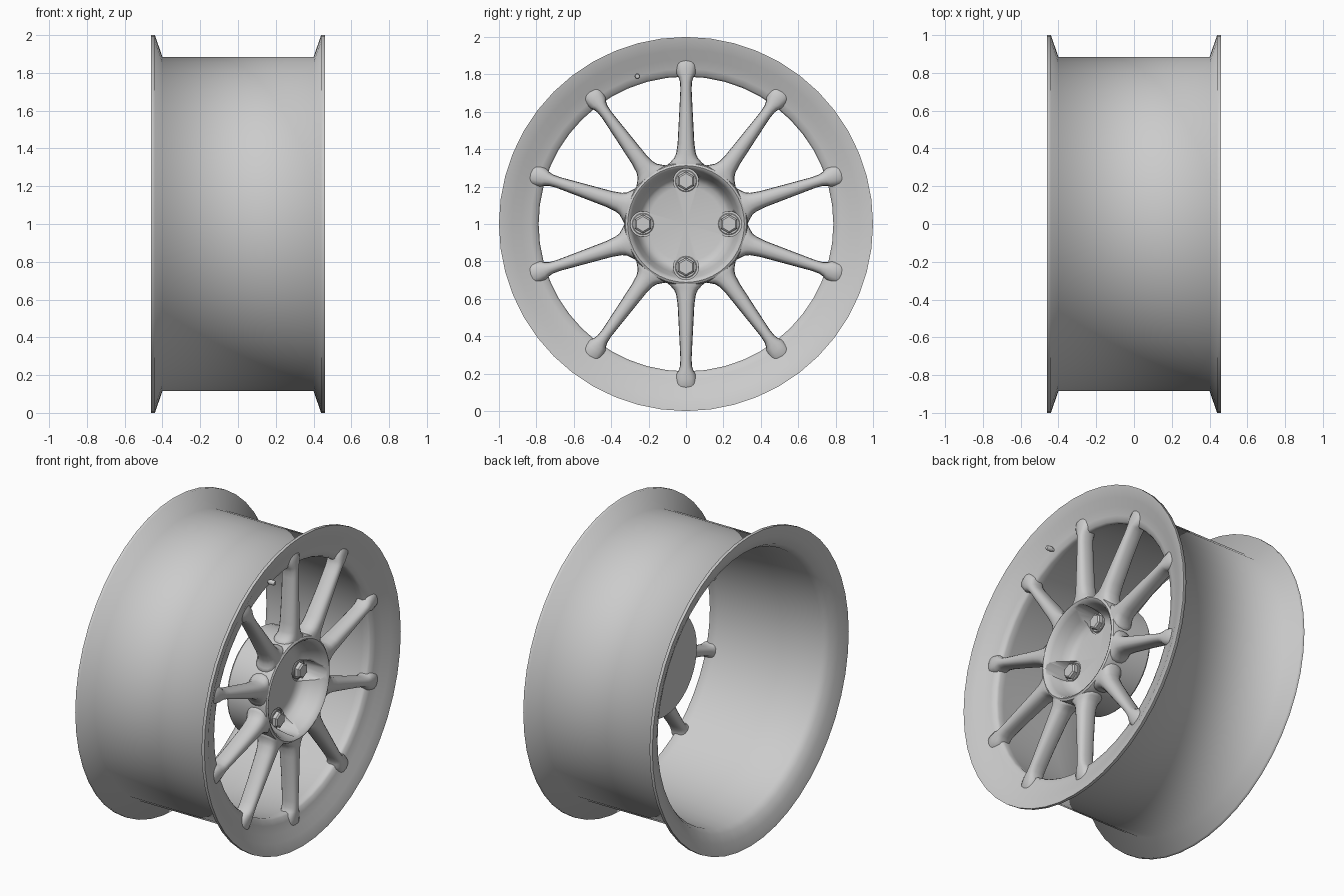
import bpy, bmesh
from math import sin, cos, pi, sqrt

if "Cube" in bpy.data.objects:
    bpy.data.objects.remove(bpy.data.objects["Cube"])

CZ = 1.0  # axle height


def smooth(ob, angle):
    bpy.ops.object.select_all(action='DESELECT')
    ob.select_set(True)
    bpy.context.view_layer.objects.active = ob
    bpy.ops.object.shade_smooth_by_angle(angle=angle)


def finish(name, bm, angle=0.6):
    bmesh.ops.remove_doubles(bm, verts=bm.verts, dist=1e-5)
    bmesh.ops.recalc_face_normals(bm, faces=bm.faces)
    me = bpy.data.meshes.new(name)
    bm.to_mesh(me)
    bm.free()
    ob = bpy.data.objects.new(name, me)
    bpy.context.collection.objects.link(ob)
    smooth(ob, angle)
    return ob


def lathe(bm, profile, n, y=0.0, z=CZ, closed=False):
    """Revolve (x, radius) points around an axle parallel to x."""
    rings = []
    for x, r in profile:
        if r == 0:
            rings.append([bm.verts.new((x, y, z))] * n)
        else:
            rings.append([bm.verts.new((x, y + r * sin(2 * pi * i / n), z + r * cos(2 * pi * i / n)))
                          for i in range(n)])
    pairs = list(zip(rings, rings[1:])) + ([(rings[-1], rings[0])] if closed else [])
    for a, b in pairs:
        for i in range(n):
            j = (i + 1) % n
            bm.faces.new(list(dict.fromkeys((a[i], a[j], b[j], b[i]))))


# Rim: barrel with two flared flanges, closed thin-walled section
bm = bmesh.new()
lathe(bm, [(-.40, .885), (.40, .885), (.44, 1.0), (.46, 1.0), (.457, .985), (.439, .93),
           (.414, .88), (.398, .83), (.388, .797), (.372, .788), (.33, .793),
           (-.10, .83), (-.37, .85), (-.41, .875), (-.437, .93), (-.457, .985),
           (-.46, 1.0), (-.44, 1.0)], 48, closed=True)
finish("rim", bm, 1.3)

# Hub: solid drum with a dished front
bm = bmesh.new()
lathe(bm, [(.15, 0), (.15, .325), (.16, .332), (.38, .332), (.41, .330), (.427, .324),
           (.434, .312), (.427, .30), (.40, .287), (.34, .268), (.30, .252), (.28, .23),
           (.273, .20), (.27, 0)], 40)
hub = finish("hub", bm)

# Bolt recesses cut into the dish wall
BOLTS = [(0.23 * sin(k * pi / 2), CZ + 0.23 * cos(k * pi / 2)) for k in range(4)]
bm = bmesh.new()
for y, z in BOLTS:
    lathe(bm, [(.265, 0), (.265, .068), (.5, .068), (.5, 0)], 20, y, z)
cutter = finish("recess_cutter", bm)
cutter.hide_render = True
mod = hub.modifiers.new("recesses", 'BOOLEAN')
mod.operation = 'DIFFERENCE'
mod.solver = 'EXACT'
mod.object = cutter
bpy.context.view_layer.objects.active = hub
bpy.ops.object.modifier_apply(modifier=mod.name)
bpy.data.objects.remove(cutter)
smooth(hub, 1.0)

# Bolts: hex heads on thin round collars
bm = bmesh.new()
for y, z in BOLTS:
    lathe(bm, [(.25, 0), (.25, .058), (.272, .058), (.275, .054), (.275, 0)], 20, y, z)
    lathe(bm, [(.26, 0), (.26, .05), (.298, .05), (.306, .04), (.306, 0)], 6, y, z)
finish("wheel_bolts", bm, 0.4)

# Spokes: rounded sections lofted outward (radius, half width, front x, back x);
# each section bends around the axle so the flared ends hug the hub and rim
SECTIONS = [(.312, .10, .430, .29), (.333, .096, .430, .29), (.342, .082, .430, .295),
            (.357, .064, .430, .30), (.38, .053, .430, .305), (.43, .045, .430, .31),
            (.60, .036, .427, .318), (.72, .030, .425, .32), (.76, .032, .425, .32),
            (.785, .040, .424, .318), (.802, .052, .423, .315), (.83, .058, .421, .31),
            (.86, .060, .418, .31), (.878, .055, .410, .32)]
N = 16
bm = bmesh.new()
for k in range(10):
    a = k * pi / 5
    rings = []
    for r, w, f, b in SECTIONS:
        ring = []
        for i in range(N):
            c, s = cos(2 * pi * i / N), sin(2 * pi * i / N)
            t = w * abs(s) ** .8 * (1 if s > 0 else -1)
            d = abs(c) ** .8 * (1 if c > 0 else -1)
            q = sqrt(r * r - t * t)
            ring.append(bm.verts.new(((f + b) / 2 + (f - b) / 2 * d,
                                      q * sin(a) + t * cos(a), CZ + q * cos(a) - t * sin(a))))
        rings.append(ring)
    for p, q in zip(rings, rings[1:]):
        for i in range(N):
            j = (i + 1) % N
            bm.faces.new((p[i], p[j], q[j], q[i]))
    bm.faces.new(rings[0])
    bm.faces.new(rings[-1])
finish("spokes", bm, 0.9)

# Tyre valve with a stepped cap
bm = bmesh.new()
lathe(bm, [(.36, 0), (.36, .010), (.408, .010), (.410, .015), (.44, .015), (.447, .011), (.447, 0)],
      12, -.26, CZ + .79)
finish("valve", bm)
